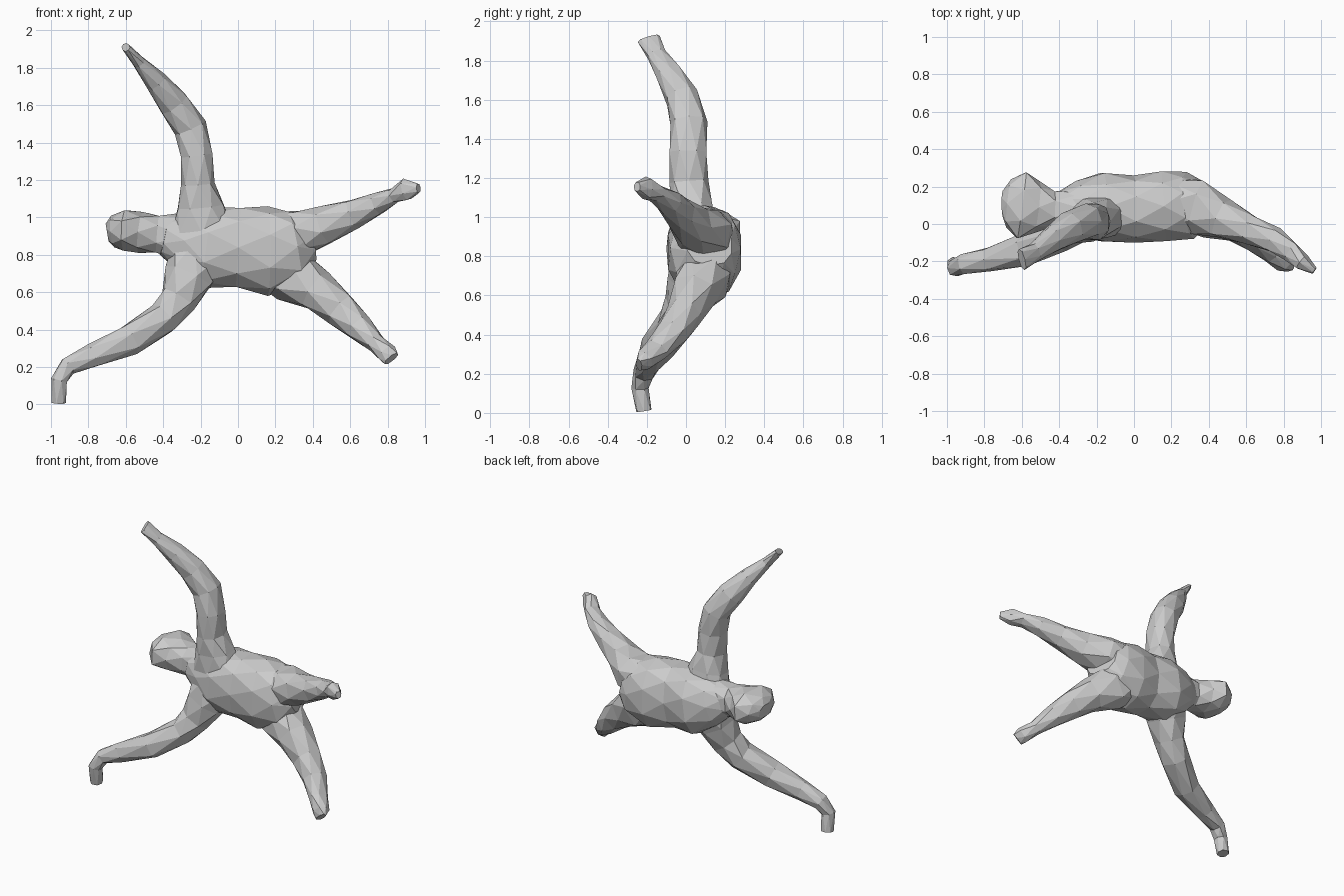
import bpy, bmesh, math
from mathutils import Vector


def loft(name, rings, sides):
    """Faceted tube; each ring is (x, y, z, radius in xz plane, radius in depth)."""
    bm = bmesh.new()
    pts = [Vector(r[:3]) for r in rings]
    loops = []
    for i, r in enumerate(rings):
        t = (pts[min(i + 1, len(pts) - 1)] - pts[max(i - 1, 0)]).normalized()
        side = t.cross(Vector((0, 1, 0))).normalized()
        depth = side.cross(t)
        loop = []
        for k in range(sides):
            a = 2 * math.pi * (k + 0.5 * (i % 2)) / sides
            c, s = math.cos(a), math.sin(a)
            c, s = (math.copysign(abs(v) ** 0.85, v) for v in (c, s))
            loop.append(bm.verts.new(pts[i] + side * c * r[3] + depth * s * r[4]))
        loops.append(loop)
    # staggered rings give triangular facets
    for i in range(len(loops) - 1):
        a, b, odd = loops[i], loops[i + 1], i % 2
        for k in range(sides):
            n = (k + 1) % sides
            if odd:
                bm.faces.new((a[k], b[n], b[k]))
                bm.faces.new((a[k], a[n], b[n]))
            else:
                bm.faces.new((a[k], a[n], b[k]))
                bm.faces.new((a[n], b[n], b[k]))
    bm.faces.new(loops[0])
    bm.faces.new(loops[-1])
    bmesh.ops.recalc_face_normals(bm, faces=bm.faces)
    mesh = bpy.data.meshes.new(name)
    bm.to_mesh(mesh)
    bm.free()
    obj = bpy.data.objects.new(name, mesh)
    bpy.context.collection.objects.link(obj)
    return obj


# Torso lying along x
body = loft("body", [
    (-0.40, 0.07, 0.90, 0.10, 0.10), (-0.30, 0.08, 0.88, 0.16, 0.15),
    (-0.17, 0.09, 0.84, 0.22, 0.19), (0.00, 0.08, 0.84, 0.22, 0.18),
    (0.16, 0.095, 0.82, 0.24, 0.195), (0.30, 0.10, 0.84, 0.20, 0.18),
    (0.38, 0.12, 0.86, 0.11, 0.12)], 10)

# Head and neck
head = loft("head", [
    (-0.28, 0.08, 0.90, 0.13, 0.11), (-0.43, 0.08, 0.91, 0.105, 0.10),
    (-0.52, 0.09, 0.92, 0.11, 0.14), (-0.60, 0.10, 0.93, 0.115, 0.19),
    (-0.67, 0.11, 0.925, 0.085, 0.13), (-0.70, 0.11, 0.92, 0.05, 0.07)], 8)

# Raised arm
raised_arm = loft("raised_arm", [
    (-0.19, 0.04, 0.92, 0.17, 0.12), (-0.20, 0.03, 1.06, 0.13, 0.11),
    (-0.215, 0.015, 1.18, 0.09, 0.10), (-0.22, 0.01, 1.33, 0.09, 0.10),
    (-0.255, 0.015, 1.48, 0.09, 0.095), (-0.345, -0.02, 1.61, 0.085, 0.085),
    (-0.44, -0.085, 1.73, 0.06, 0.07), (-0.53, -0.15, 1.83, 0.035, 0.05),
    (-0.60, -0.19, 1.91, 0.022, 0.06)], 8)

# Lowered arm with drooping hand
lowered_arm = loft("lowered_arm", [
    (-0.20, 0.06, 0.82, 0.17, 0.13), (-0.265, 0.02, 0.68, 0.135, 0.12),
    (-0.32, -0.01, 0.56, 0.10, 0.10), (-0.40, -0.05, 0.46, 0.09, 0.10),
    (-0.58, -0.14, 0.345, 0.085, 0.09), (-0.78, -0.19, 0.26, 0.065, 0.065),
    (-0.91, -0.215, 0.205, 0.05, 0.055), (-0.955, -0.235, 0.13, 0.045, 0.045),
    (-0.96, -0.215, 0.01, 0.04, 0.04)], 7)

# Upper and lower legs
upper_leg = loft("upper_leg", [
    (0.18, 0.11, 0.89, 0.14, 0.15), (0.34, 0.09, 0.92, 0.125, 0.15),
    (0.47, 0.03, 0.96, 0.105, 0.11), (0.62, -0.03, 1.02, 0.08, 0.08),
    (0.75, -0.085, 1.075, 0.06, 0.07), (0.84, -0.15, 1.12, 0.04, 0.055),
    (0.90, -0.205, 1.15, 0.06, 0.045), (0.965, -0.25, 1.155, 0.025, 0.02)], 7)
lower_leg = loft("lower_leg", [
    (0.16, 0.11, 0.77, 0.15, 0.14), (0.29, 0.09, 0.69, 0.15, 0.14),
    (0.42, 0.04, 0.61, 0.115, 0.12), (0.55, -0.01, 0.505, 0.095, 0.09),
    (0.65, -0.07, 0.41, 0.075, 0.08), (0.74, -0.15, 0.325, 0.05, 0.065),
    (0.80, -0.21, 0.27, 0.055, 0.05), (0.82, -0.24, 0.245, 0.045, 0.02)], 7)

# Fuse everything into one skin
bpy.context.view_layer.objects.active = body
for part in (head, raised_arm, lowered_arm, upper_leg, lower_leg):
    mod = body.modifiers.new("fuse", "BOOLEAN")
    mod.operation = "UNION"
    mod.solver = "EXACT"
    mod.object = part
    bpy.ops.object.modifier_apply(modifier=mod.name)
    bpy.data.objects.remove(part)
